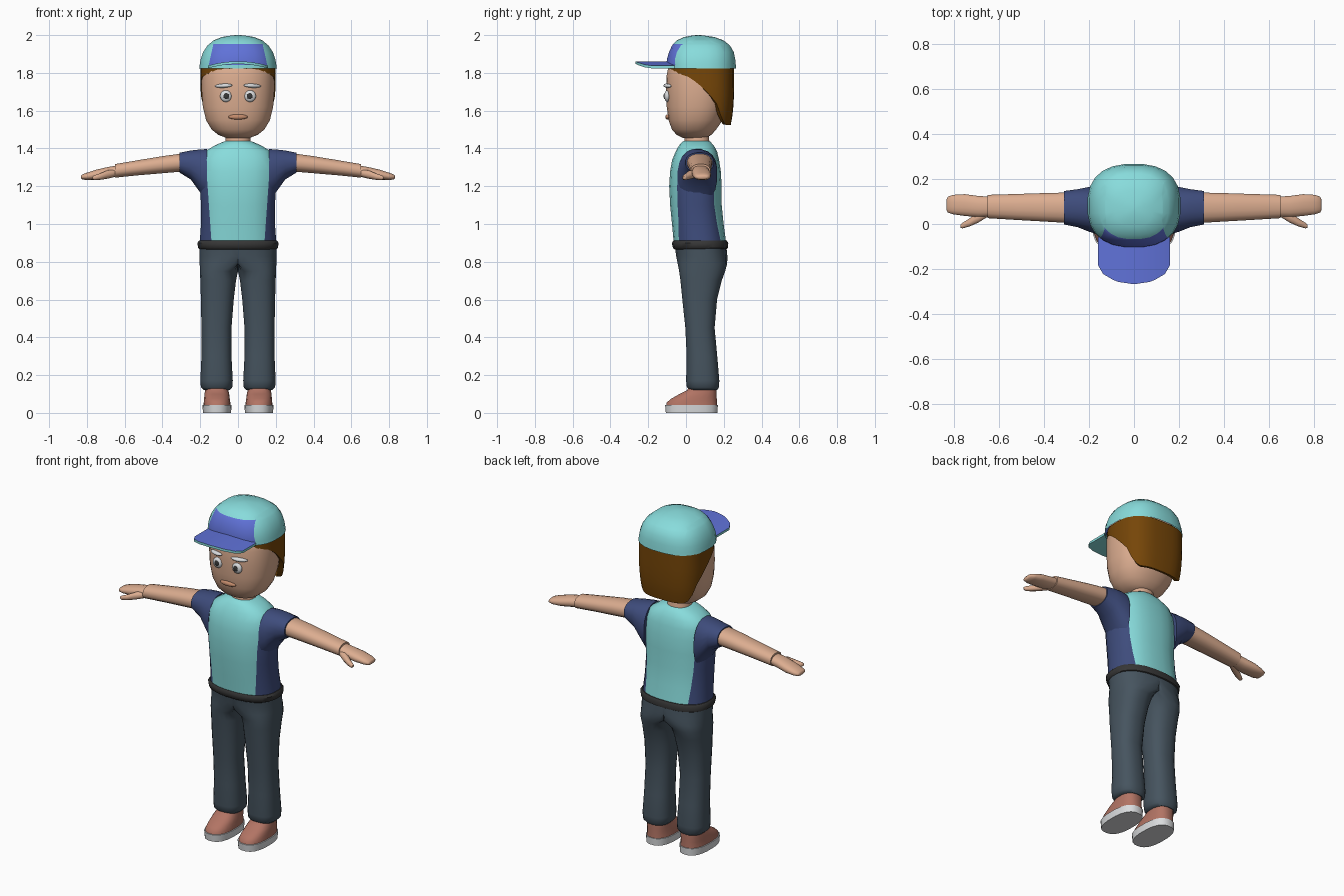
import bpy, bmesh, math
from mathutils import Vector

if "Cube" in bpy.data.objects:
    bpy.data.objects.remove(bpy.data.objects["Cube"])


def mat(name, r, g, b):
    m = bpy.data.materials.new(name)
    m.diffuse_color = [((c / 255 + 0.055) / 1.055) ** 2.4 for c in (r, g, b)] + [1]
    m.use_nodes = True
    m.node_tree.nodes["Principled BSDF"].inputs["Base Color"].default_value = m.diffuse_color
    return m


TEAL = mat("teal", 136, 220, 220)
BLUE = mat("blue", 96, 114, 216)
NAVY = mat("navy", 62, 76, 124)
SKIN = mat("skin", 220, 173, 144)
LIP = mat("lip", 196, 140, 108)
HAIR = mat("brown", 118, 70, 8)
PANTS = mat("slate", 70, 84, 95)
DARK = mat("charcoal", 54, 54, 54)
SHOE = mat("rust", 178, 116, 100)
WHITE = mat("off white", 218, 220, 222)


def finish(name, bm, mats, mirror=False, angle=50):
    bmesh.ops.recalc_face_normals(bm, faces=bm.faces)
    me = bpy.data.meshes.new(name)
    bm.to_mesh(me)
    bm.free()
    for m in mats:
        me.materials.append(m)
    ob = bpy.data.objects.new(name, me)
    bpy.context.collection.objects.link(ob)
    bpy.ops.object.select_all(action='DESELECT')
    bpy.context.view_layer.objects.active = ob
    ob.select_set(True)
    bpy.ops.object.shade_smooth_by_angle(angle=math.radians(angle))
    if mirror:
        ob.modifiers.new("mirror", 'MIRROR')
    return ob


def superellipse(a, e):
    c, s = math.cos(a), math.sin(a)
    return (math.copysign(abs(c) ** (2 / e), c), math.copysign(abs(s) ** (2 / e), s))


def skin_rings(bm, rings, caps=True):
    vs = [[bm.verts.new(p) for p in r] for r in rings]
    n = len(vs[0])
    for a, b in zip(vs, vs[1:]):
        for i in range(n):
            bm.faces.new((a[i], a[(i + 1) % n], b[(i + 1) % n], b[i]))
    if caps:
        bm.faces.new(vs[0])
        bm.faces.new(vs[-1])


def loft(secs, n=20, e=2.3, axis='z', clamp=False):
    """Sections are (position, u0, u1, v0, v1): the extents of each ring."""
    bm, rings = bmesh.new(), []
    for p, u0, u1, v0, v1 in secs:
        ring = []
        for i in range(n):
            c, s = superellipse(math.tau * (i + 0.5) / n, e)
            u, v = (u0 + u1) / 2 + c * (u1 - u0) / 2, (v0 + v1) / 2 + s * (v1 - v0) / 2
            if clamp:
                u = max(u, 0)
            ring.append((u, v, p) if axis == 'z' else (p, u, v))
        rings.append(ring)
    skin_rings(bm, rings)
    return bm


def sym(secs):
    return [(z, -r, r, a, b) for z, r, a, b in secs]


def cut(bm, co, no):
    bmesh.ops.bisect_plane(bm, geom=bm.verts[:] + bm.edges[:] + bm.faces[:],
                           plane_co=co, plane_no=no)


def lerp_table(t, x):
    if x <= t[0][0]:
        return t[0][1]
    for (a, b), (c, d) in zip(t, t[1:]):
        if x <= c:
            return b + (d - b) * (x - a) / (c - a)
    return t[-1][1]


# Shirt body: teal centre with navy side panels
bm = loft(sym([(.89, .205, -.065, .215), (1.0, .197, -.075, .2), (1.1, .197, -.085, .19),
               (1.2, .203, -.09, .19), (1.28, .203, -.085, .185), (1.34, .198, -.074, .176),
               (1.385, .175, -.055, .165), (1.415, .125, -.038, .148),
               (1.435, .08, -.02, .13), (1.44, .06, -.01, .12)]), n=24, e=2.4)
for s in (-1, 1):
    cut(bm, (s * .14, 0, .9), (s, 0, -.07))
for f in bm.faces:
    c = f.calc_center_median()
    f.material_index = int(abs(c.x) > .14 + .07 * (c.z - .9))
finish("shirt", bm, [TEAL, NAVY])

# Sleeves and arms
finish("sleeve", loft([(.165, -.045, .165, 1.11, 1.398), (.2, -.035, .165, 1.165, 1.396),
                       (.25, -.015, .155, 1.235, 1.39), (.31, -.003, .147, 1.272, 1.378)],
                      axis='x'), [NAVY], True)
finish("arm", loft([(.28, .003, .141, 1.278, 1.376), (.4, .01, .138, 1.268, 1.36),
                    (.52, .017, .134, 1.258, 1.34), (.65, .025, .13, 1.245, 1.318)],
                   n=16, axis='x'), [SKIN], True)
finish("hand", loft([(.64, .033, .122, 1.252, 1.31), (.69, .03, .125, 1.242, 1.302),
                     (.75, .035, .133, 1.234, 1.288), (.8, .042, .13, 1.232, 1.272),
                     (.825, .05, .122, 1.236, 1.262), (.83, .06, .11, 1.242, 1.256)],
                    n=16, axis='x'), [SKIN], True)
finish("thumb", loft([(.65, .03, .08, 1.25, 1.29), (.69, .005, .055, 1.24, 1.285),
                      (.73, -.012, .025, 1.234, 1.268), (.76, -.02, .006, 1.232, 1.258),
                      (.77, -.017, -.003, 1.238, 1.252)], n=10, axis='x'), [SKIN], True)

# Belt, trousers and shoes
finish("belt", loft(sym([(.865, .2, -.06, .21), (.872, .212, -.07, .222), (.9, .217, -.076, .225),
                         (.912, .207, -.068, .217)]), n=24, e=2.4), [DARK])
finish("trouser_leg", loft([(.12, .045, .18, .02, .165), (.135, .03, .197, .004, .175),
                            (.17, .027, .2, .0, .177), (.3, .034, .194, .003, .166),
                            (.45, .034, .194, -.004, .152), (.6, .022, .197, -.02, .165),
                            (.7, .01, .2, -.03, .19), (.75, -.002, .202, -.037, .208),
                            (.79, -.1, .204, -.045, .219), (.83, -.205, .205, -.053, .22),
                            (.88, -.207, .207, -.06, .215)], n=24, e=2.4, clamp=True),
       [PANTS], True)
finish("shoe", loft([(.035, .038, .184, -.107, .166), (.055, .04, .182, -.103, .165),
                     (.075, .043, .18, -.08, .164), (.1, .046, .178, -.035, .163),
                     (.12, .05, .174, .005, .162), (.15, .055, .17, .02, .16)], e=2.5),
       [SHOE], True)
finish("sole", loft([(0, .036, .186, -.108, .168), (.042, .033, .189, -.112, .17)], e=2.5),
       [WHITE], True)

# Neck and head
finish("neck", loft(sym([(1.41, .075, -.015, .13), (1.44, .066, -.008, .124),
                         (1.48, .066, -.01, .12)])), [SKIN])
HEAD = [(1.455, .06, -.015, .105), (1.472, .105, -.05, .135), (1.5, .14, -.075, .16),
        (1.55, .17, -.093, .195), (1.62, .187, -.103, .22), (1.7, .193, -.106, .235),
        (1.78, .193, -.105, .24), (1.85, .185, -.09, .235), (1.91, .14, -.04, .19)]
finish("head", loft(sym(HEAD), n=28), [SKIN])


def face_y(x, z):
    rx, y0, y1 = [lerp_table([(h[0], h[k]) for h in HEAD], z) for k in (1, 2, 3)]
    return (y0 + y1) / 2 - (y1 - y0) / 2 * (1 - abs(x / rx) ** 2.3) ** (1 / 2.3)


# Hair: curtain around the sides and back with a sloping hairline
HAIRLINE = [(-.1, 1.82), (-.07, 1.805), (.02, 1.777), (.1, 1.713), (.167, 1.634),
            (.195, 1.56), (.22, 1.525)]
TAPER = [(1.5, .86), (1.54, .92), (1.6, .97), (1.7, 1), (1.9, 1)]
rings = [[] for _ in range(9)]
for i in range(36):
    a = math.tau * i / 36
    c, s = superellipse(a, 2.9 if math.sin(a) > 0 else 2.3)
    low = lerp_table(HAIRLINE, .08 + .175 * s)
    path = [(1.83, .9)] + [(1.826 + (low - 1.826) * t / 6, 0) for t in range(7)] + [(low + .003, .8)]
    for ring, (z, k) in zip(rings, path):
        k = k or lerp_table(TAPER, z)
        ring.append((.199 * c * k, .08 + .175 * s * k, z))
bm = bmesh.new()
skin_rings(bm, rings, caps=False)
finish("hair", bm, [HAIR])

# Face: eyes, brows and mouth
def blob(name, x, z, size, m, out=0.0, tilt=0.0, mirror=True):
    b = bmesh.new()
    bmesh.ops.create_uvsphere(b, u_segments=16, v_segments=10, radius=1)
    for v in b.verts:
        dx, dz = v.co.x * size[0], v.co.z * size[2]
        px = x + dx
        base = face_y(px, z) if size[0] > .035 else face_y(x, z)
        v.co = Vector((px, base - out + v.co.y * size[1], z + dz + tilt * dx))
    finish(name, b, [m], mirror)


blob("eyeball", .064, 1.677, (.031, .016, .031), WHITE)
blob("pupil", .062, 1.677, (.015, .005, .016), DARK, .014)
blob("brow", .076, 1.732, (.046, .016, .011), WHITE, .004, -.05)
blob("mouth", 0, 1.567, (.052, .012, .014), LIP, .002, 0, False)

# Cap dome with a blue front panel
bm = loft(sym([(1.822, .207, -.104, .267), (1.87, .2, -.103, .262), (1.91, .186, -.091, .254),
               (1.945, .163, -.075, .234), (1.972, .13, -.05, .2), (1.99, .085, -.01, .15),
               (1.998, .035, .035, .095), (2.0, .01, .055, .075)]), n=24, e=2.5)
bmesh.ops.delete(bm, geom=[f for f in bm.faces if all(v.co.z < 1.823 for v in f.verts)],
                 context='FACES_ONLY')
cut(bm, (0, 0, 1.953), (0, 0, 1))
cut(bm, (0, 0, 1.842), (0, 0, 1))
for s in (-1, 1):
    cut(bm, (s * .153, 0, 1.85), (s, 0, .22))
for f in bm.faces:
    c = f.calc_center_median()
    f.material_index = int(c.y < 0 and 1.842 < c.z < 1.953
                           and abs(c.x) < .153 - .22 * (c.z - 1.85))
finish("cap", bm, [TEAL, BLUE])

# Arched brim: blue on top, teal rim and underside
EDGE = [(0, -.267), (.08, -.255), (.145, -.217), (.165, -.17)]
NX, NY = 14, 5
bm = bmesh.new()
layers = []
for drop in (0, .014):
    layers.append([])
    for i in range(NX + 1):
        x = -.16 + .32 * i / NX
        yf = lerp_table(EDGE, abs(x))
        yb = -.06 + .03 * (1 - (x / .16) ** 2)
        layers[-1].append([bm.verts.new((x, yb + (yf - yb) * j / NY, 1.861 - .9 * x * x - drop))
                           for j in range(NY + 1)])
for k, g in enumerate(layers):
    for i in range(NX):
        for j in range(NY):
            f = bm.faces.new((g[i][j], g[i + 1][j], g[i + 1][j + 1], g[i][j + 1]))
            f.material_index = 1 - k
border = [(i, NY) for i in range(NX + 1)]
border = [(0, j) for j in range(NY)] + border + [(NX, j) for j in range(NY - 1, -1, -1)]
for (a, b), (c, d) in zip(border, border[1:]):
    bm.faces.new((layers[0][a][b], layers[0][c][d], layers[1][c][d], layers[1][a][b]))
finish("brim", bm, [TEAL, BLUE])
